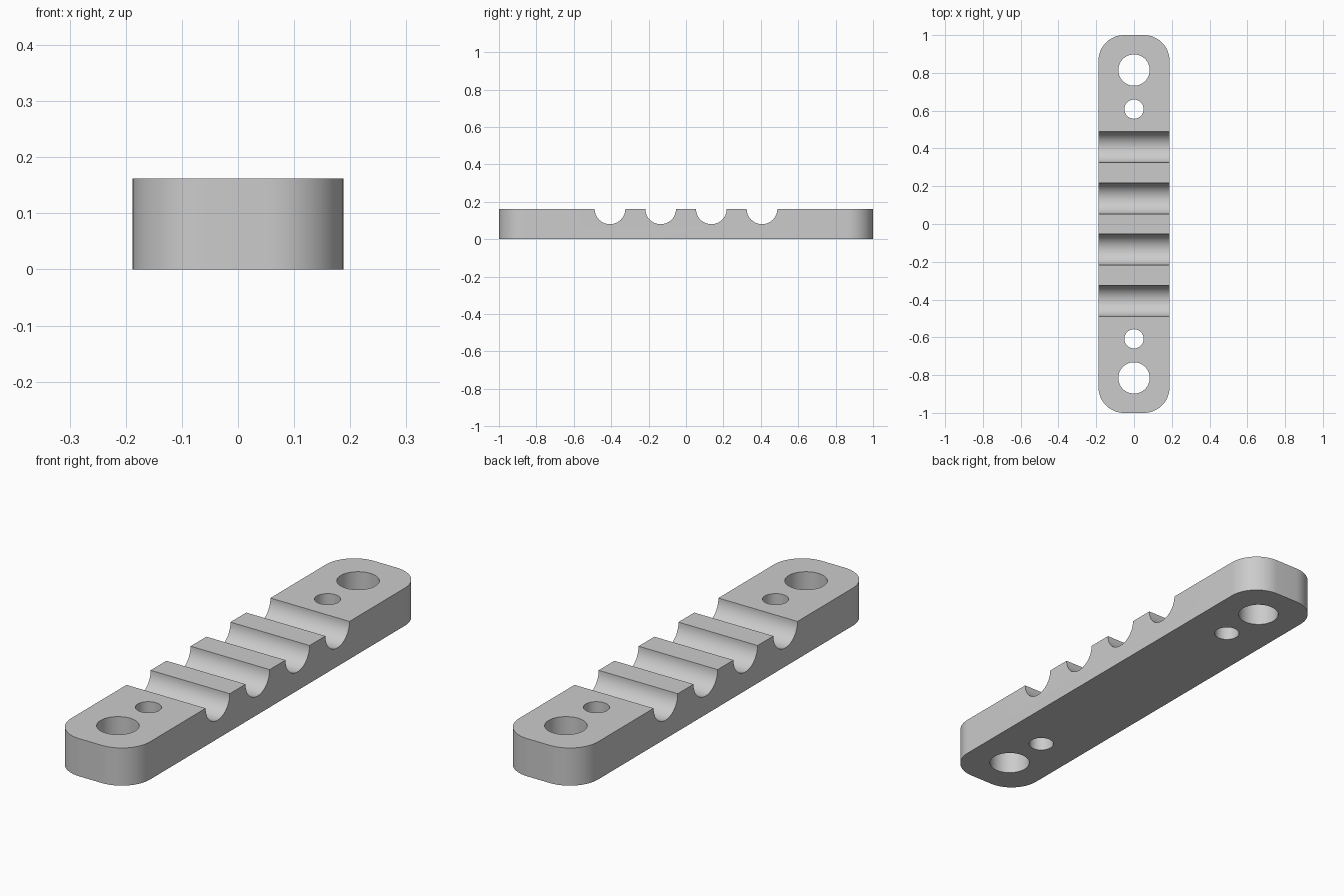
import bpy, bmesh
from math import pi, cos, sin
from mathutils import Vector

WIDTH, LENGTH, HEIGHT = 0.376, 2.0, 0.162
CORNER = 0.135
GROOVE_R, PITCH = 0.082, 0.271

old = bpy.data.objects.get("Cube")
if old:
    bpy.data.objects.remove(old, do_unlink=True)

grey = bpy.data.materials.new("plain grey")
grey.use_nodes = True
colour = (0.6, 0.6, 0.6, 1)
grey.diffuse_color = colour
grey.node_tree.nodes["Principled BSDF"].inputs["Base Color"].default_value = colour


def arc(cx, cy, r, start, end, steps):
    """Points along a circular arc, both ends included."""
    angles = [start + (end - start) * i / steps for i in range(steps + 1)]
    return [(cx + r * cos(a), cy + r * sin(a)) for a in angles]


def prism(name, outline, place, depth):
    """Solid made by extruding a closed outline along a vector."""
    bm = bmesh.new()
    face = bm.faces.new([bm.verts.new(place(u, v)) for u, v in outline])
    new = bmesh.ops.extrude_face_region(bm, geom=[face])["geom"]
    moved = [g for g in new if isinstance(g, bmesh.types.BMVert)]
    bmesh.ops.translate(bm, verts=moved, vec=Vector(depth))
    bmesh.ops.recalc_face_normals(bm, faces=bm.faces)
    mesh = bpy.data.meshes.new(name)
    bm.to_mesh(mesh)
    bm.free()
    mesh.materials.append(grey)
    obj = bpy.data.objects.new(name, mesh)
    bpy.context.collection.objects.link(obj)
    return obj


# Bar with four rounded corners
cx, cy = WIDTH / 2 - CORNER, LENGTH / 2 - CORNER
outline = []
for i, (sx, sy) in enumerate([(1, 1), (-1, 1), (-1, -1), (1, -1)]):
    outline += arc(sx * cx, sy * cy, CORNER, i * pi / 2, (i + 1) * pi / 2, 16)
bar = prism("grooved_bar", outline, lambda u, v: (u, v, 0), (0, 0, HEIGHT))

cutters = []

# Half-round grooves across the top, open upwards
for i in range(4):
    y = (i - 1.5) * PITCH
    profile = arc(y, HEIGHT, GROOVE_R, pi, 2 * pi, 32)
    profile += [(y + GROOVE_R, HEIGHT + 0.1), (y - GROOVE_R, HEIGHT + 0.1)]
    cutters.append(prism("groove_cutter", profile, lambda u, v: (-0.3, u, v), (0.6, 0, 0)))

# Large and small through holes at both ends
for side in (-1, 1):
    for y, r in ((0.815, 0.083), (0.608, 0.051)):
        circle = arc(0, side * y, r, 0, 2 * pi, 48)[:-1]
        cutters.append(prism("hole_cutter", circle, lambda u, v: (u, v, -0.1), (0, 0, 0.4)))

# Cut, apply and tidy up
bpy.context.view_layer.objects.active = bar
for cutter in cutters:
    mod = bar.modifiers.new("cut", "BOOLEAN")
    mod.operation = "DIFFERENCE"
    mod.solver = "EXACT"
    mod.object = cutter
    bpy.ops.object.modifier_apply(modifier=mod.name)
    bpy.data.objects.remove(cutter, do_unlink=True)

bpy.ops.object.select_all(action="DESELECT")
bar.select_set(True)
bpy.ops.object.shade_smooth_by_angle(angle=pi / 6)
